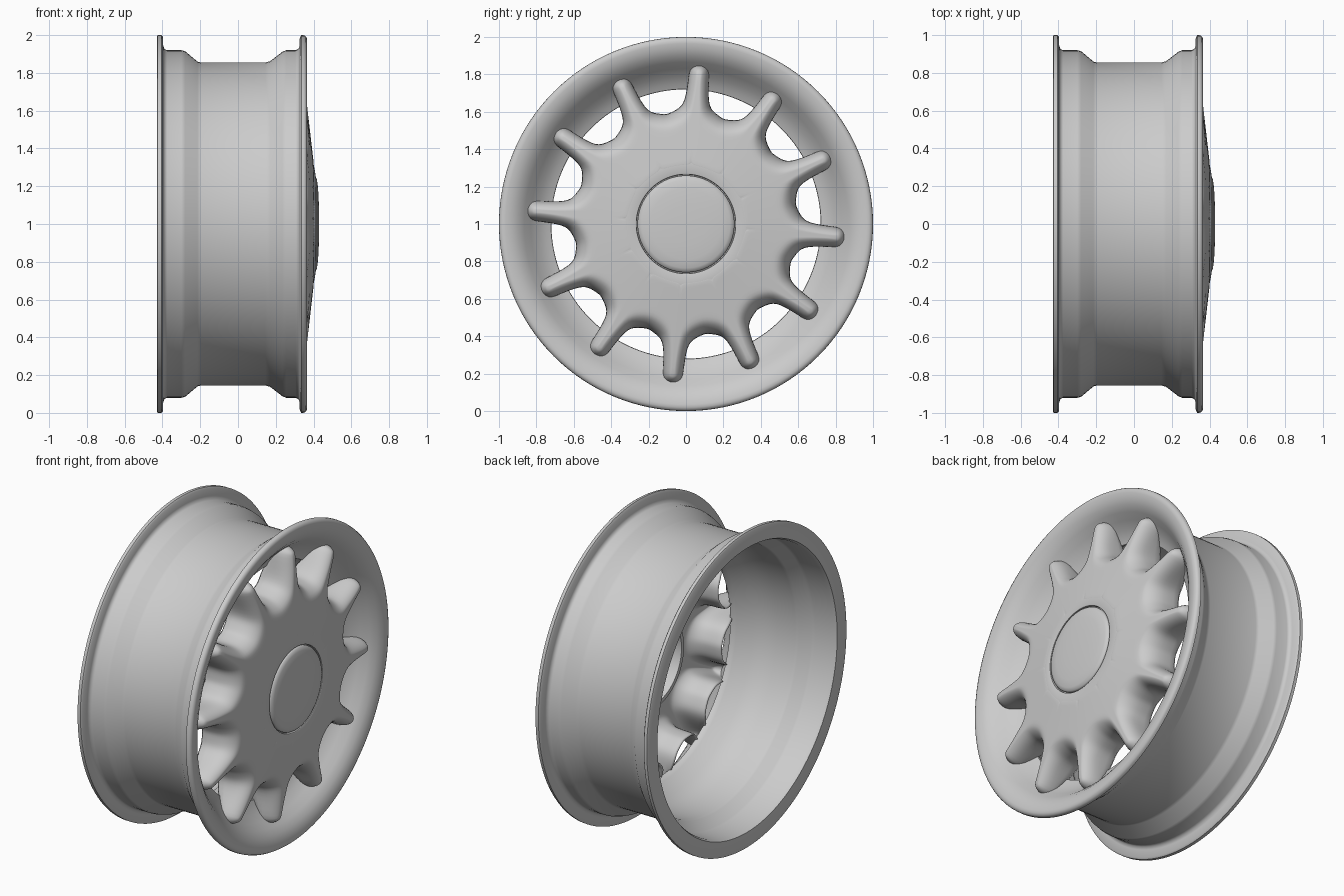
import bpy, bmesh, math
from mathutils import Vector

if "Cube" in bpy.data.objects:
    bpy.data.objects.remove(bpy.data.objects["Cube"], do_unlink=True)

# Single grey finish
GREY = (0.6, 0.6, 0.6, 1)
paint = bpy.data.materials.new("wheel grey")
paint.use_nodes = True
paint.diffuse_color = GREY
paint.node_tree.nodes["Principled BSDF"].inputs["Base Color"].default_value = GREY

SPOKES = 12
FIRST = math.radians(-5)


def finish(name, bm, angle):
    mesh = bpy.data.meshes.new(name)
    bm.to_mesh(mesh)
    bm.free()
    obj = bpy.data.objects.new(name, mesh)
    obj.location.z = 1
    bpy.context.collection.objects.link(obj)
    mesh.materials.append(paint)
    bpy.ops.object.select_all(action='DESELECT')
    obj.select_set(True)
    bpy.context.view_layer.objects.active = obj
    bpy.ops.object.shade_smooth_by_angle(angle=math.radians(angle))
    return obj


def lathe(name, profile, closed=True, steps=128):
    """Spin (x, radius) points around the x axis."""
    bm = bmesh.new()
    verts = [bm.verts.new((x, r, 0)) for x, r in profile]
    edges = [bm.edges.new(p) for p in zip(verts, verts[1:])]
    if closed:
        edges.append(bm.edges.new((verts[-1], verts[0])))
    bmesh.ops.spin(bm, geom=verts + edges, cent=(0, 0, 0), axis=(1, 0, 0),
                   angle=math.tau, steps=steps, use_merge=True)
    bmesh.ops.remove_doubles(bm, verts=bm.verts, dist=1e-5)
    bmesh.ops.recalc_face_normals(bm, faces=bm.faces)
    return finish(name, bm, 50)


def smooth(a, b, x):
    t = min(1, max(0, (x - a) / (b - a)))
    return t * t * (3 - 2 * t)


# Rim: outside of the barrel, then the front dish and throat, then the inside
outside = [(-.43, .99), (-.425, 1), (-.405, 1), (-.397, .99), (-.396, .945),
           (-.39, .927), (-.375, .92), (-.3, .92), (-.28, .915), (-.215, .86),
           (-.195, .855), (.145, .855), (.17, .862), (.235, .912), (.255, .92),
           (.305, .92), (.32, .927), (.326, .945), (.327, .985), (.335, 1),
           (.35, .999), (.36, .993)]
dish = [(.366, .98), (.366, .965), (.36, .935), (.345, .9), (.315, .865),
        (.275, .83), (.235, .79), (.208, .75), (.195, .722)]
inside = [(.185, .72), (.16, .735), (.08, .785), (.02, .81), (-.06, .825),
          (-.19, .825), (-.21, .83), (-.265, .88), (-.285, .885), (-.41, .89), (-.43, .9)]
lathe("rim", outside + dish + inside)

# Centre cap and the hollow boss behind it
lathe("centre_cap", [(.36, 0), (.36, .259), (.402, .259), (.41, .254), (.418, .235),
                     (.424, .19), (.428, .11), (.43, 0)], closed=False)
lathe("hub_boss", [(.39, .264), (.406, .266), (.409, .271), (.394, .35), (.385, .35),
                   (.37, .3), (.22, .29), (.21, .28), (.21, .255), (.39, .25)])

# Outline of one spoke in (along, across), from tip to the valley beside it
half = [(.805 + .055 * math.cos(a), .055 * math.sin(a))
        for a in (math.radians(d) for d in (0, 30, 60, 90))]
half += [(.72, .058), (.66, .065), (.625, .08), (.606, .102), (.589, .13), (.575, .154)]
sector = [(u, -v) for u, v in reversed(half[1:])] + half[:-1]

outline = []
for k in range(SPOKES):
    a = FIRST + k * math.tau / SPOKES
    c, s = math.cos(a), math.sin(a)
    outline += [Vector((u * c - v * s, u * s + v * c)) for u, v in sector]
count = len(outline)


def crown(r):
    """Height of the shallow cone that the hub face follows."""
    return .408 - .115 * max(0, r - .26)


# Spoked face: rings grow from the boss to the outline and then roll backwards
roll = [(1, 0), (.7, .008), (.35, .026), (.1, .055), (0, .09)]
inner_rings = 6
columns = []
for j, p in enumerate(outline):
    t = (outline[(j + 1) % count] - outline[j - 1]).normalized()
    out = Vector((t.y, -t.x))
    valley = 1 - smooth(.6, .67, p.length)
    width = .045 + .03 * valley
    edge = p - out * width
    start = edge.normalized() * .3
    col = []
    for i in range(inner_rings):
        q = start.lerp(edge, i / inner_rings)
        col.append((crown(q.length), q))
    for inset, drop in roll:
        q = p - out * width * inset
        col.append((crown(q.length) - drop * (1 + .4 * valley), q))
    col.append((.15 + .1 * smooth(.66, .86, p.length), p))
    columns.append(col)

bm = bmesh.new()
grid = [[bm.verts.new((x, q.x, q.y)) for x, q in col] for col in columns]
for j in range(count):
    a, b = grid[j], grid[(j + 1) % count]
    for i in range(len(a) - 1):
        bm.faces.new((a[i], a[i + 1], b[i + 1], b[i]))
face = finish("spoked_face", bm, 60)
shell = face.modifiers.new("thickness", 'SOLIDIFY')
shell.thickness = .018
shell.offset = -1
sub = face.modifiers.new("rounding", 'SUBSURF')
sub.levels = sub.render_levels = 1
